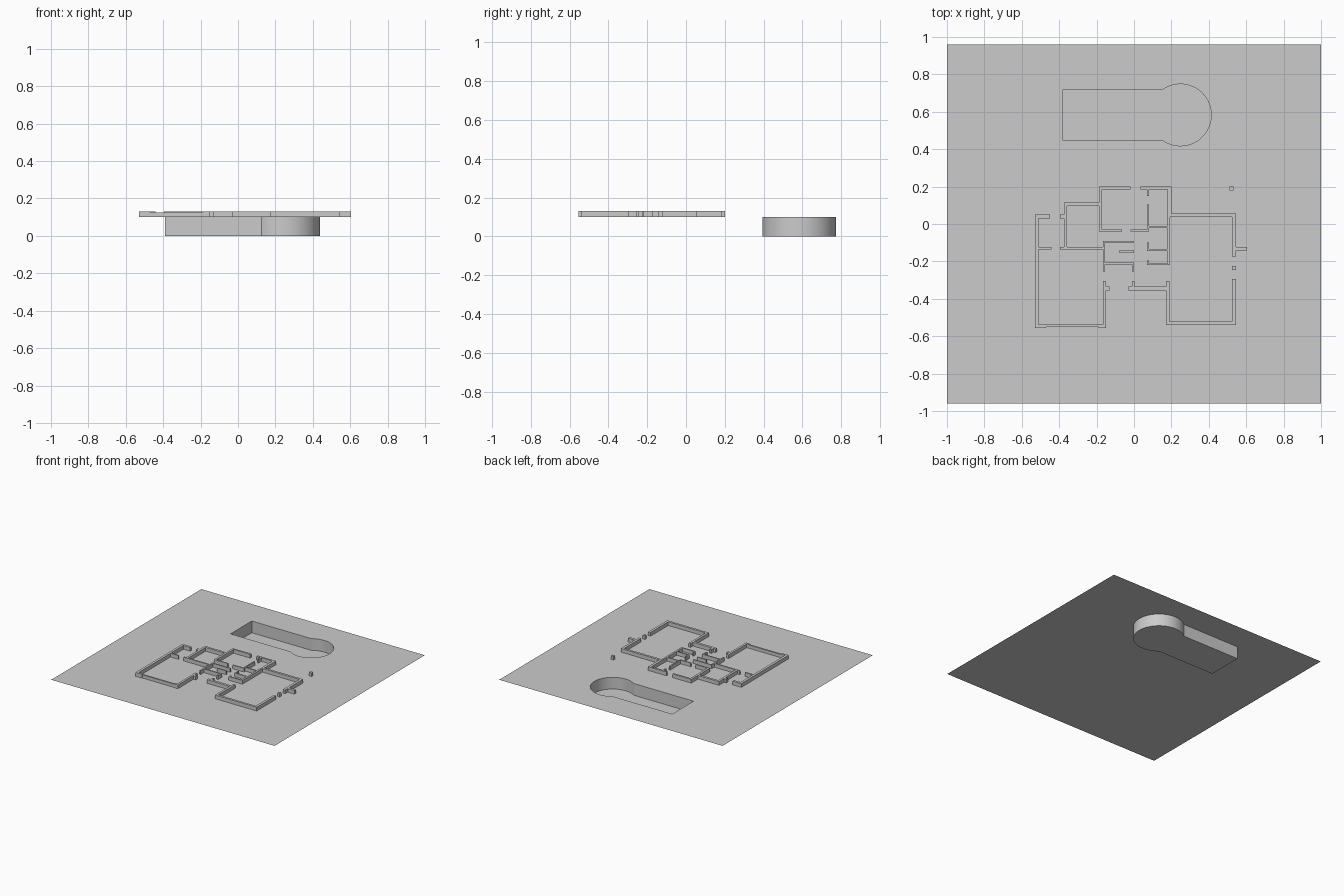
import bpy, bmesh, math

if "Cube" in bpy.data.objects:
    bpy.data.objects.remove(bpy.data.objects["Cube"])

GROUND_Z = 0.10
WALL_TOP = 0.13


def finish(name, bm):
    mesh = bpy.data.meshes.new(name)
    bm.to_mesh(mesh)
    bm.free()
    obj = bpy.data.objects.new(name, mesh)
    bpy.context.collection.objects.link(obj)
    return obj


def keyhole(left, half_width, radius, cx=0.248, cy=0.583, steps=56):
    """Pool outline: rectangle running into a round end, counter-clockwise."""
    a = math.pi - math.asin(half_width / radius)
    arc = [(cx + radius * math.cos(-a + 2 * a * i / steps),
            cy + radius * math.sin(-a + 2 * a * i / steps)) for i in range(steps + 1)]
    return [(left, cy + half_width), (left, cy - half_width)] + arc


def basin(name, outline, floor_z, inward):
    """Vertical wall plus floor, with normals facing into or out of the pool."""
    bm = bmesh.new()
    top = [bm.verts.new((x, y, GROUND_Z)) for x, y in outline]
    low = [bm.verts.new((x, y, floor_z)) for x, y in outline]
    n = len(outline)
    faces = [[low[i], low[(i + 1) % n], top[(i + 1) % n], top[i]] for i in range(n)]
    faces += [[low[-1], low[2], low[1], low[0]], low[:1:-1]]
    for f in faces:
        bm.faces.new(f[::-1] if inward else f)
    obj = finish(name, bm)
    bpy.ops.object.select_all(action='DESELECT')
    obj.select_set(True)
    bpy.context.view_layer.objects.active = obj
    bpy.ops.object.shade_smooth_by_angle(angle=math.radians(30))


def walls(name, rects, z0, z1):
    """Merge overlapping floor-plan rectangles into one clean extruded shape."""
    xs = sorted({r[i] for r in rects for i in (0, 1)})
    ys = sorted({r[i] for r in rects for i in (2, 3)})
    bm = bmesh.new()
    for i in range(len(xs) - 1):
        for j in range(len(ys) - 1):
            mx, my = (xs[i] + xs[i + 1]) / 2, (ys[j] + ys[j + 1]) / 2
            if any(a < mx < b and c < my < d for a, b, c, d in rects):
                bm.faces.new([bm.verts.new((xs[p], ys[q], z1)) for p, q in
                              ((i, j), (i + 1, j), (i + 1, j + 1), (i, j + 1))])
    bmesh.ops.remove_doubles(bm, verts=bm.verts, dist=1e-5)
    rim = [e for e in bm.edges if e.is_boundary]
    new = bmesh.ops.extrude_edge_only(bm, edges=rim)['geom']
    for v in new:
        if isinstance(v, bmesh.types.BMVert):
            v.co.z = z0
    bmesh.ops.recalc_face_normals(bm, faces=bm.faces)
    bmesh.ops.dissolve_limit(bm, angle_limit=0.01, verts=bm.verts, edges=bm.edges)
    for f in bm.faces:
        if abs(f.normal.z) > 0.9 and f.normal.z < 0:
            bmesh.ops.reverse_faces(bm, faces=bm.faces[:])
            break
    return finish(name, bm)


# Ground sheet with the pool opening
inner = keyhole(-0.38, 0.136, 0.165)
bm = bmesh.new()
edges = []
for loop in ([(-1, -0.96), (1, -0.96), (1, 0.96), (-1, 0.96)], inner):
    vs = [bm.verts.new((x, y, GROUND_Z)) for x, y in loop]
    edges += [bm.edges.new((vs[k - 1], vs[k])) for k in range(len(vs))]
bmesh.ops.triangle_fill(bm, edges=edges, use_beauty=True, normal=(0, 0, 1))
finish("ground", bm)

# Pool lining and outer shell
basin("pool_lining", inner, 0.005, True)
basin("pool_shell", keyhole(-0.39, 0.146, 0.19), 0.0, False)

# Left wing: (x0, x1, y0, y1)
left_wing = [
    (-.53, -.51, -.555, .05), (-.53, -.45, .03, .05),
    (-.51, -.44, -.135, -.123), (-.395, -.155, -.135, -.123),
    (-.375, -.357, -.135, .115), (-.395, -.375, .03, .05),
    (-.375, -.17, .097, .115), (-.167, -.15, -.555, -.305),
    (-.15, -.13, -.355, -.335), (-.53, -.47, -.555, -.538),
    (-.19, -.15, -.555, -.538),
]
# Middle rooms
middle = [
    (-.187, -.17, -.04, .2), (-.187, -.02, .185, .2), (.035, .2, .185, .2),
    (-.187, -.065, -.04, -.03), (-.02, .08, -.04, -.03),
    (.18, .2, .04, .2), (.178, .193, -.22, .04),
    (-.167, -.155, -.255, -.09), (-.167, 0, -.1, -.09), (-.08, 0, -.152, -.142),
    (-.167, 0, -.216, -.205), (-.012, 0, -.255, -.205),
    (.069, .079, .15, .185), (.069, .079, -.04, .105),
    (.069, .079, -.145, -.098), (.069, .079, -.22, -.195),
    (.069, .18, -.021, -.011), (.069, .18, -.145, -.135), (.069, .18, -.22, -.21),
]
# Right wing
right_wing = [
    (.19, .545, .037, .055), (.525, .545, -.175, .055), (.545, .605, -.142, -.122),
    (.525, .545, -.54, -.295), (.172, .545, -.54, -.522), (.172, .19, -.54, -.305),
    (-.03, .18, -.355, -.335), (-.012, .003, -.335, -.305),
]
# Free-standing posts
posts = [(.525, .545, -.245, -.225), (.51, .533, .18, .2)]

walls("house_walls", left_wing + middle + right_wing, GROUND_Z, WALL_TOP)
walls("porch_posts", posts, GROUND_Z, WALL_TOP)
walls("low_front_wall", [(-.47, -.19, -.552, -.538)], GROUND_Z, 0.126)
